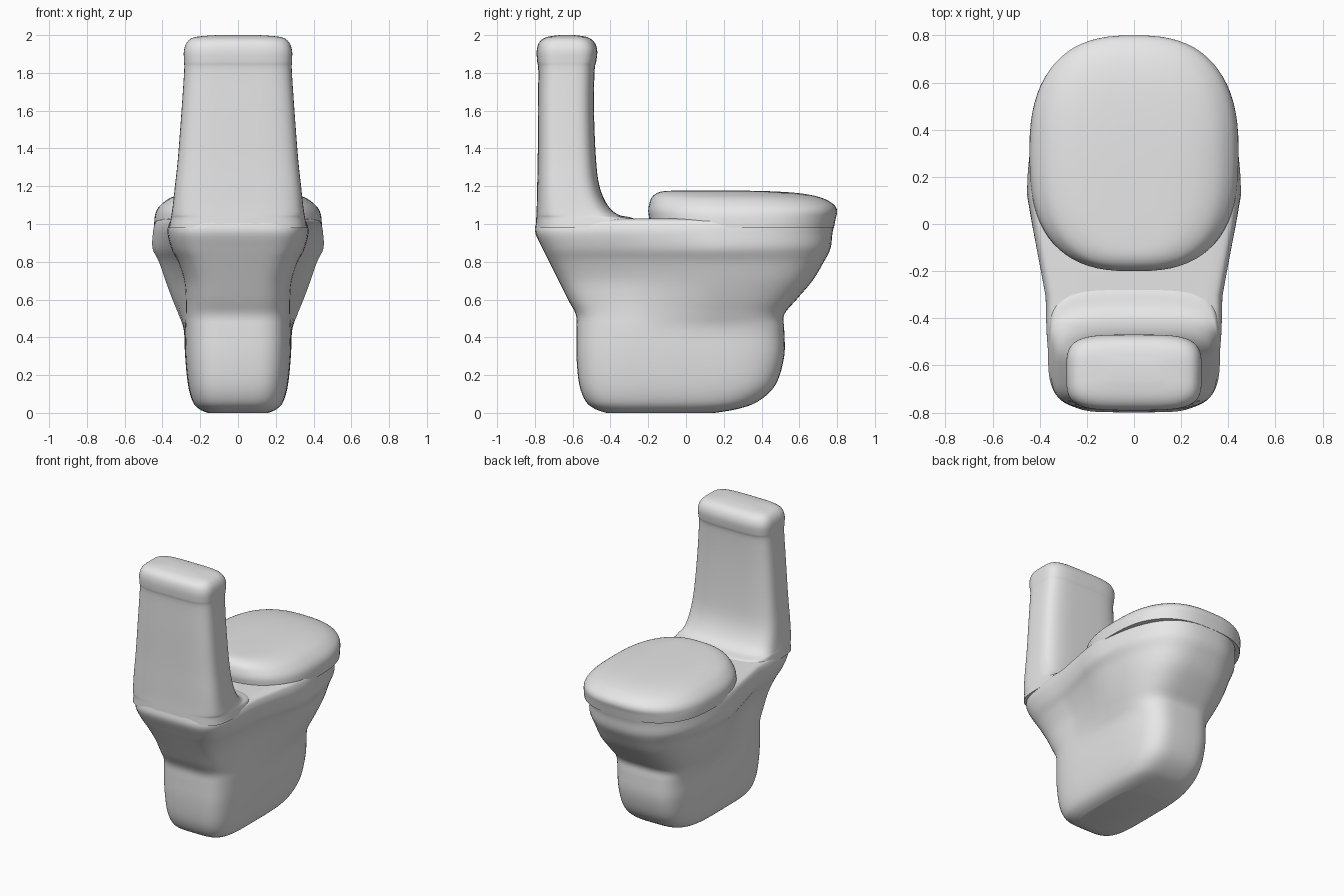
import bpy, bmesh, math

if "Cube" in bpy.data.objects:
    bpy.data.objects.remove(bpy.data.objects["Cube"])

ceramic = bpy.data.materials.new("light_grey_ceramic")
ceramic.diffuse_color = (0.8, 0.8, 0.8, 1)
ceramic.use_nodes = True
ceramic.node_tree.nodes["Principled BSDF"].inputs["Base Color"].default_value = ceramic.diffuse_color


def catmull(a, b, c, d, t):
    return tuple(0.5 * (2 * q + (r - p) * t + (2 * p - 5 * q + 4 * r - s) * t * t
                        + (3 * q - p - 3 * r + s) * t ** 3)
                 for p, q, r, s in zip(a, b, c, d))


def refine(rows, steps):
    """Smoothly interpolate the section rows."""
    out = []
    for i in range(len(rows) - 1):
        a, d = rows[max(i - 1, 0)], rows[min(i + 2, len(rows) - 1)]
        out += [catmull(a, rows[i], rows[i + 1], d, k / steps) for k in range(steps)]
    return out + [rows[-1]]


def section(row, n_back, n_front, count=72):
    """Rounded outline; each row is z, back y, front y, back half width, front half width."""
    z, y0, y1, wb, wf = row
    mid, half = (y0 + y1) / 2, (y1 - y0) / 2
    pts = []
    for i in range(count):
        a = 2 * math.pi * i / count
        c, s = math.cos(a), math.sin(a)
        n = n_front if s > 0 else n_back
        y = mid + half * math.copysign(abs(s) ** (2 / n), s)
        t = min(max((y + 0.3) / 0.45, 0), 1)
        w = wb + (wf - wb) * t * t * (3 - 2 * t)
        pts.append((w * math.copysign(abs(c) ** (2 / n), c), y, z))
    return pts


def loft(name, rows, exponents, steps=4):
    """Skin the sections; exponents(z) gives back and front squareness."""
    bm = bmesh.new()
    rings = [[bm.verts.new(p) for p in section(r, *exponents(r[0]))]
             for r in refine(rows, steps)]
    n = len(rings[0])
    for lo, hi in zip(rings, rings[1:]):
        for i in range(n):
            j = (i + 1) % n
            bm.faces.new((lo[i], lo[j], hi[j], hi[i]))
    bm.faces.new(rings[0][::-1])
    bm.faces.new(rings[-1])
    bmesh.ops.recalc_face_normals(bm, faces=bm.faces)
    mesh = bpy.data.meshes.new(name)
    bm.to_mesh(mesh)
    bm.free()
    mesh.materials.append(ceramic)
    obj = bpy.data.objects.new(name, mesh)
    bpy.context.collection.objects.link(obj)
    bpy.ops.object.select_all(action='DESELECT')
    obj.select_set(True)
    bpy.context.view_layer.objects.active = obj
    bpy.ops.object.shade_smooth_by_angle(angle=math.radians(50))
    return obj


# Pedestal flowing up into the bowl and rear shelf
def body_shape(z):
    t = min(max((z - 0.45) / 0.4, 0), 1)
    return 4.2 + 0.8 * t, 4.0 - 1.3 * t


loft("pedestal_and_bowl", [
    (0.00, -0.42, 0.15, 0.16, 0.16),
    (0.02, -0.48, 0.27, 0.205, 0.205),
    (0.06, -0.53, 0.38, 0.24, 0.24),
    (0.15, -0.565, 0.475, 0.265, 0.265),
    (0.30, -0.58, 0.52, 0.28, 0.28),
    (0.44, -0.58, 0.52, 0.283, 0.288),
    (0.52, -0.583, 0.52, 0.28, 0.315),
    (0.60, -0.625, 0.585, 0.28, 0.348),
    (0.70, -0.675, 0.67, 0.288, 0.385),
    (0.80, -0.725, 0.73, 0.32, 0.42),
    (0.87, -0.76, 0.765, 0.355, 0.454),
    (0.95, -0.797, 0.775, 0.375, 0.453),
    (1.00, -0.795, 0.785, 0.368, 0.443),
    (1.022, -0.78, 0.77, 0.35, 0.425),
    (1.03, -0.70, 0.70, 0.31, 0.38)], body_shape)

# Tall cistern with a curved foot and soft cap
loft("cistern", [(z, y0, y1, w, w) for z, y0, y1, w in [
    (0.98, -0.795, -0.22, 0.365),
    (1.03, -0.793, -0.28, 0.356),
    (1.05, -0.792, -0.36, 0.352),
    (1.10, -0.79, -0.415, 0.345),
    (1.20, -0.788, -0.458, 0.334),
    (1.35, -0.785, -0.477, 0.318),
    (1.60, -0.784, -0.487, 0.299),
    (1.81, -0.782, -0.484, 0.285),
    (1.86, -0.788, -0.475, 0.286),
    (1.92, -0.79, -0.47, 0.286),
    (1.965, -0.775, -0.487, 0.268),
    (1.99, -0.735, -0.525, 0.225),
    (2.00, -0.67, -0.59, 0.11)]], lambda z: (4, 4))

# Closed lid, dropping gently towards the round end
lid = loft("lid", [(z, y0, y1, w, w) for z, y0, y1, w in [
    (0.98, -0.19, 0.783, 0.444),
    (1.03, -0.195, 0.793, 0.442),
    (1.07, -0.20, 0.80, 0.432),
    (1.105, -0.195, 0.78, 0.405),
    (1.14, -0.182, 0.715, 0.355),
    (1.163, -0.155, 0.60, 0.28),
    (1.174, -0.115, 0.43, 0.19),
    (1.177, -0.04, 0.25, 0.08)]], lambda z: (2.7, 2.6))
